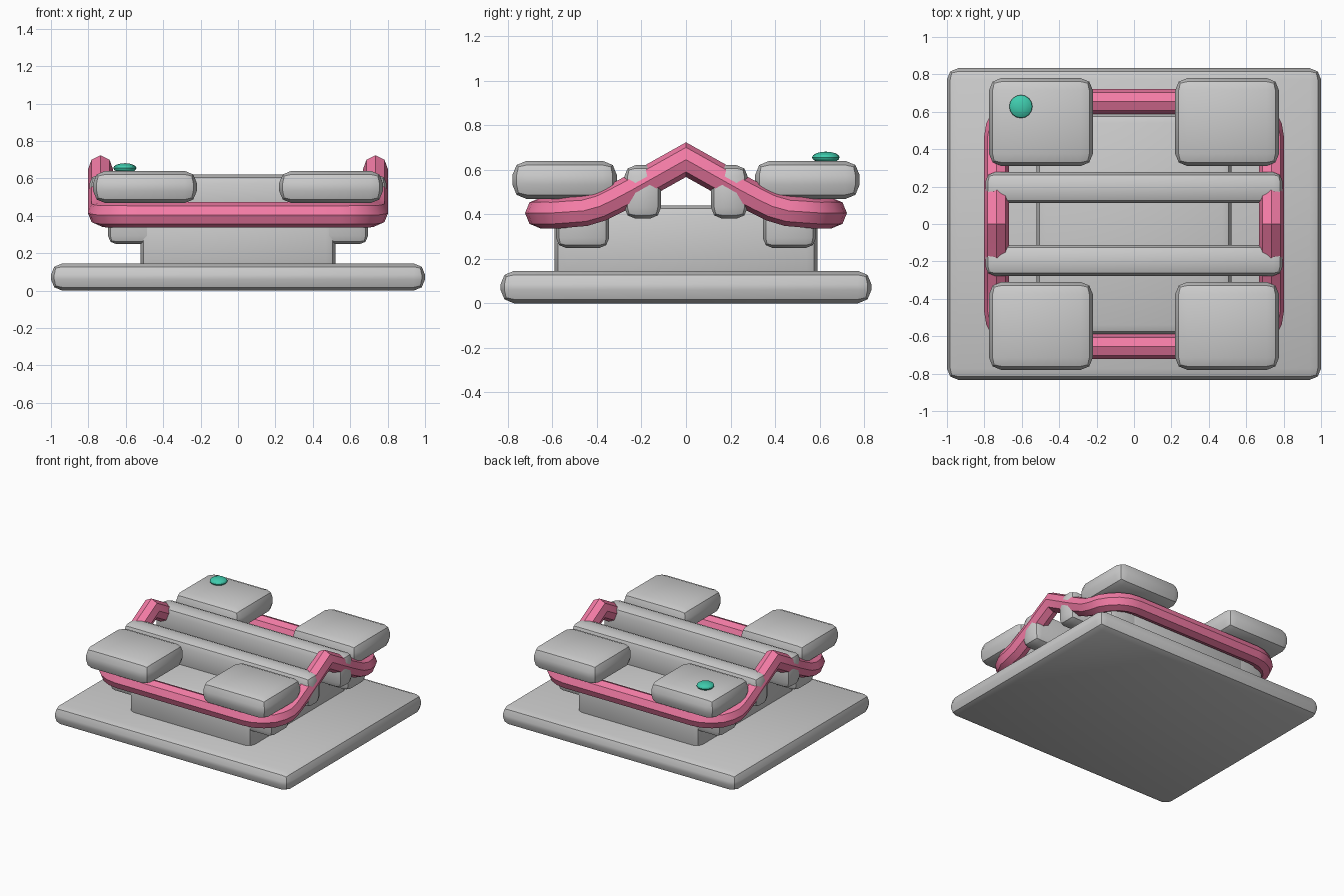
import bpy, bmesh, math
from mathutils import Vector

if "Cube" in bpy.data.objects:
    bpy.data.objects.remove(bpy.data.objects["Cube"])


def material(name, color):
    m = bpy.data.materials.new(name)
    m.diffuse_color = color
    m.use_nodes = True
    m.node_tree.nodes["Principled BSDF"].inputs["Base Color"].default_value = m.diffuse_color
    return m


def smooth(ob):
    bpy.ops.object.select_all(action='DESELECT')
    ob.select_set(True)
    bpy.context.view_layer.objects.active = ob
    bpy.ops.object.shade_smooth_by_angle(angle=math.radians(30))


def make_object(name, bm, mat=None):
    bmesh.ops.recalc_face_normals(bm, faces=bm.faces)
    me = bpy.data.meshes.new(name)
    bm.to_mesh(me)
    bm.free()
    ob = bpy.data.objects.new(name, me)
    bpy.context.collection.objects.link(ob)
    if mat:
        me.materials.append(mat)
    smooth(ob)
    return ob


def block(name, x, y, z, bevel):
    """Bevelled box from (min, max) ranges."""
    bm = bmesh.new()
    bmesh.ops.create_cube(bm, size=1)
    for v in bm.verts:
        v.co = [(r[0] + r[1]) / 2 + c * (r[1] - r[0]) for r, c in zip((x, y, z), v.co)]
    bmesh.ops.bevel(bm, geom=bm.edges[:], offset=bevel, segments=2, profile=0.5, affect='EDGES')
    return make_object(name, bm)


pink = material("pink", (0.90, 0.20, 0.38, 1))
green = material("green", (0.05, 0.60, 0.42, 1))

# Base plate and central body
block("base_plate", (-1, 1), (-0.833, 0.833), (0, 0.145), 0.06)
block("body", (-0.52, 0.52), (-0.59, 0.59), (0.09, 0.44), 0.05)

# Four corner pads on their supports, two cross bars
for sy, row in ((-1, "front"), (1, "back")):
    ys = lambda a, b: tuple(sorted((sy * a, sy * b)))
    block(row + "_cross_bar", (-0.795, 0.795), ys(0.112, 0.277), (0.38, 0.62), 0.05)
    for sx, side in ((-1, "left"), (1, "right")):
        xs = lambda a, b: tuple(sorted((sx * a, sx * b)))
        block(f"{row}_{side}_pad", xs(0.22, 0.775), ys(0.31, 0.78), (0.468, 0.64), 0.065)
        block(f"{row}_{side}_support", xs(0.3, 0.695), ys(0.345, 0.583), (0.248, 0.52), 0.045)

# Band: quarter path from the side peak round to the front, mirrored into a loop
quarter = [(0.735, 0, 0.645), (0.735, -0.25, 0.505), (0.735, -0.32, 0.468),
           (0.735, -0.385, 0.436)]
for i in range(6):
    a = math.radians(18 * i)
    quarter.append((0.535 + 0.2 * math.cos(a), -0.455 - 0.2 * math.sin(a),
                    0.405 + 0.01 * max(0, 1 - i / 2)))
half = quarter + [(-x, y, z) for x, y, z in reversed(quarter)]
path = [Vector(p) for p in half + [(x, -y, z) for x, y, z in reversed(half[1:-1])]]
bm = bmesh.new()
rings = []
n = len(path)
for i, p in enumerate(path):
    d0 = (p - path[i - 1]).normalized()
    d1 = (path[(i + 1) % n] - p).normalized()
    t = (d0 + d1).normalized()
    side = t.cross(Vector((0, 0, 1))).normalized()
    up = side.cross(t) / max(0.5, t.dot(d0))
    rings.append([bm.verts.new(p + 0.068 * (math.cos(k * math.pi / 4) * side +
                                            math.sin(k * math.pi / 4) * up)) for k in range(8)])
for i in range(n):
    a, b = rings[i], rings[(i + 1) % n]
    for k in range(8):
        j = (k + 1) % 8
        bm.faces.new((a[k], a[j], b[j], b[k]))
make_object("band", bm, pink)

# Indicator button on the back left pad
bm = bmesh.new()
bmesh.ops.create_uvsphere(bm, u_segments=16, v_segments=8, radius=1)
for v in bm.verts:
    v.co = (-0.605 + v.co.x * 0.062, 0.628 + v.co.y * 0.062, 0.655 + v.co.z * 0.026)
make_object("indicator_button", bm, green)
